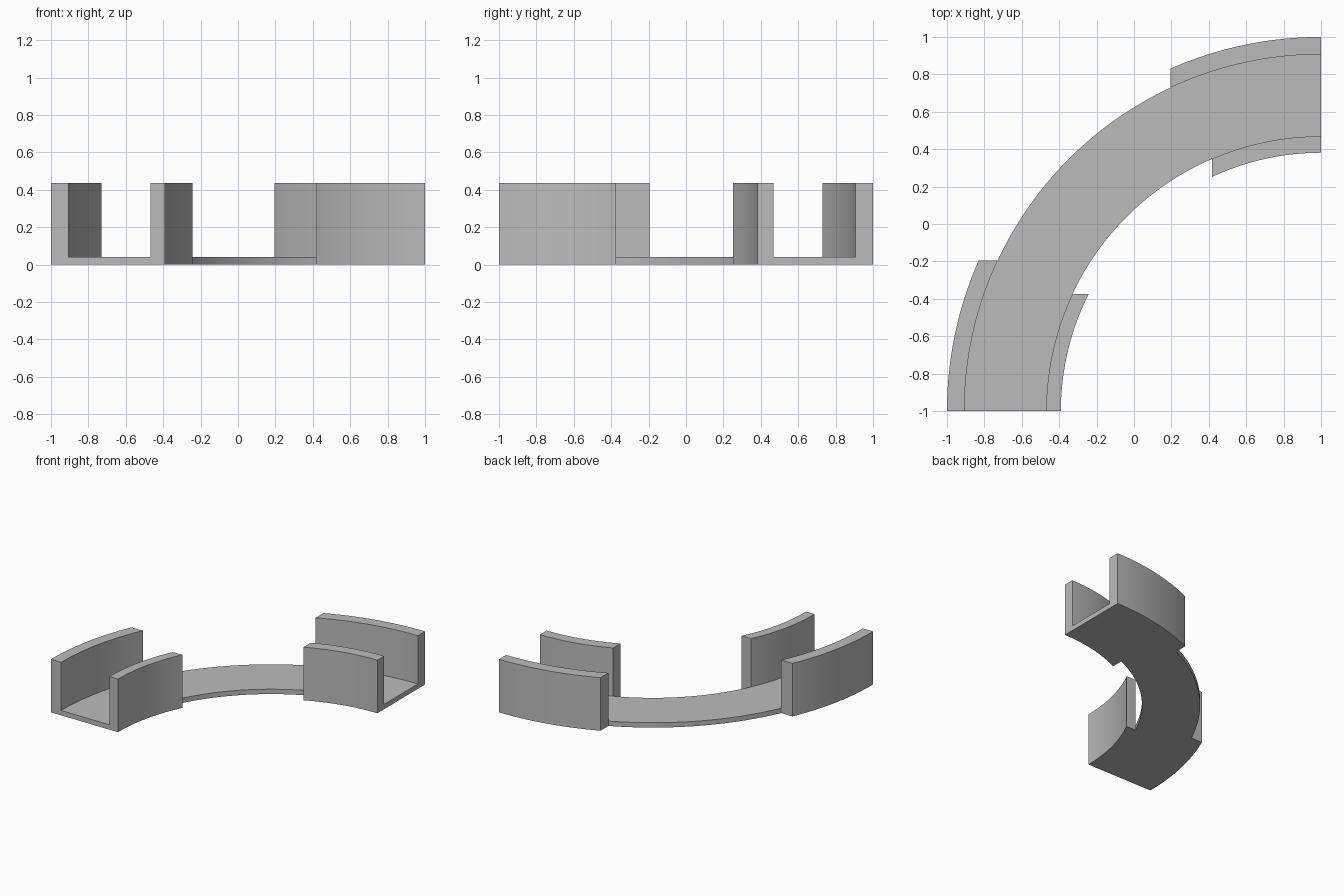
import bpy
import bmesh
from math import pi, sin, cos, asin, radians

default = bpy.data.objects.get("Cube")
if default:
    bpy.data.objects.remove(default, do_unlink=True)

# Single grey material
GREY = (0.5, 0.5, 0.5, 1.0)
grey = bpy.data.materials.new("plain_grey")
grey.use_nodes = True
grey.diffuse_color = GREY
grey.node_tree.nodes["Principled BSDF"].inputs["Base Color"].default_value = GREY

CENTRE_X, CENTRE_Y = 1.0, -1.0
FLOOR_IN, FLOOR_OUT = 1.469, 1.907
FLOOR_TOP, WALL_TOP = 0.04, 0.436


def arc_block(name, r_in, r_out, span, height, steps):
    """Extruded arc band; span(r) gives the start and end angle at radius r."""
    bm = bmesh.new()

    def arc(r, z):
        a, b = span(r)
        angles = [a + (b - a) * i / steps for i in range(steps + 1)]
        return [bm.verts.new((CENTRE_X + r * cos(t), CENTRE_Y + r * sin(t), z))
                for t in angles]

    rails = [arc(r_in, 0), arc(r_out, 0), arc(r_out, height), arc(r_in, height)]
    for k in range(4):
        p, q = rails[k], rails[(k + 1) % 4]
        for i in range(steps):
            bm.faces.new((p[i], p[i + 1], q[i + 1], q[i]))
    for end in (0, -1):
        bm.faces.new([rail[end] for rail in rails])
    bmesh.ops.recalc_face_normals(bm, faces=bm.faces)

    mesh = bpy.data.meshes.new(name)
    bm.to_mesh(mesh)
    bm.free()
    mesh.materials.append(grey)
    obj = bpy.data.objects.new(name, mesh)
    bpy.context.collection.objects.link(obj)
    bpy.ops.object.select_all(action='DESELECT')
    obj.select_set(True)
    bpy.context.view_layer.objects.active = obj
    bpy.ops.object.shade_smooth_by_angle(angle=radians(30))
    return obj


def front_span(length):
    # Starts at the front end, cut off square at a given depth
    return lambda r: (pi, pi - asin(length / r))


def side_span(length):
    # Starts at the left end, cut off square at a given width
    return lambda r: (pi / 2, pi / 2 + asin(length / r))


# Curved floor of the channel
arc_block("channel_floor", FLOOR_IN, FLOOR_OUT, lambda r: (pi / 2, pi), FLOOR_TOP, 96)

# Side walls at both ends
arc_block("front_outer_wall", FLOOR_OUT, 2.0, front_span(0.805), WALL_TOP, 28)
arc_block("front_inner_wall", 1.391, FLOOR_IN, front_span(0.625), WALL_TOP, 28)
arc_block("left_outer_wall", FLOOR_OUT, 2.0, side_span(0.805), WALL_TOP, 28)
arc_block("left_inner_wall", 1.381, FLOOR_IN, side_span(0.582), WALL_TOP, 28)
